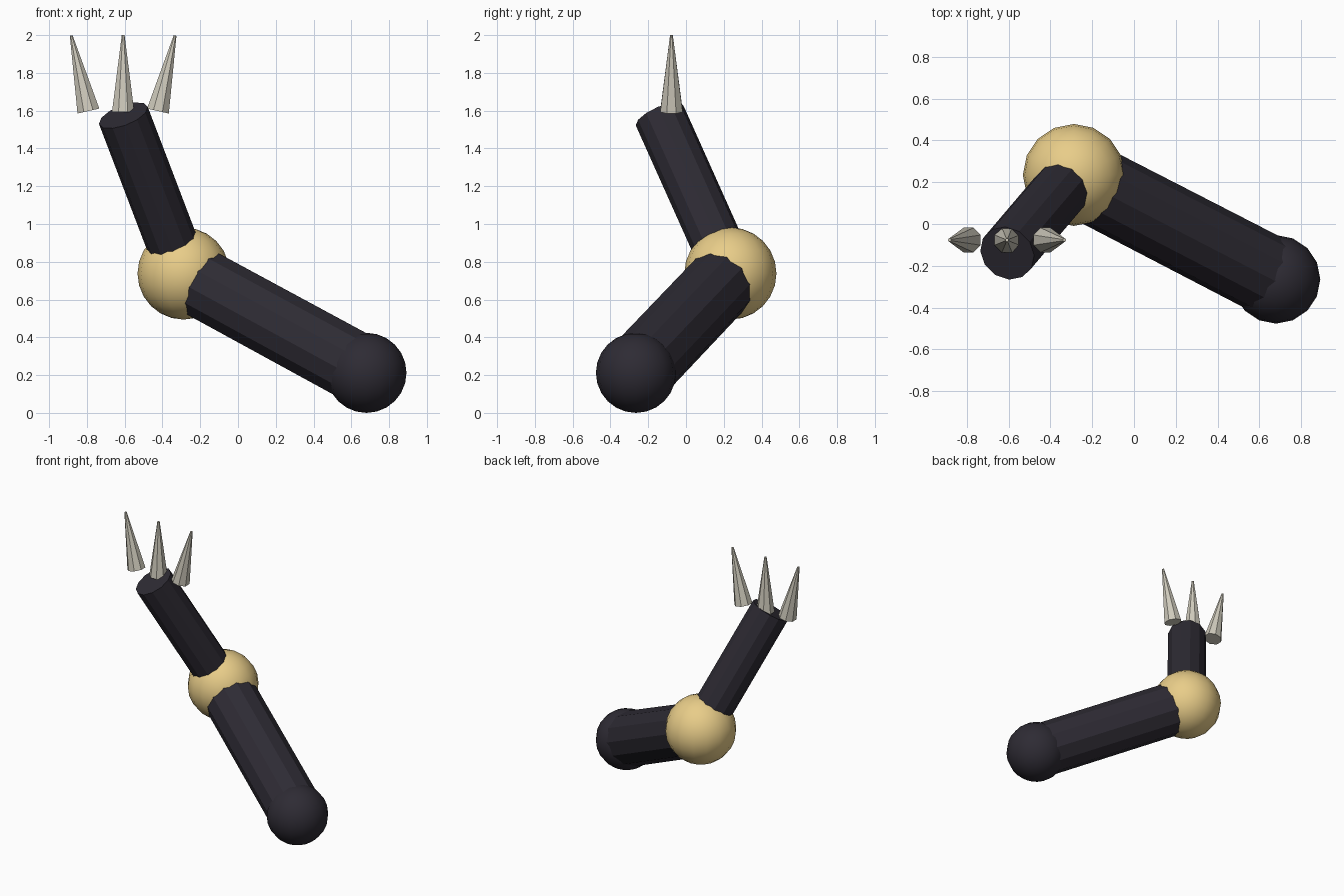
import bpy
from math import radians
from mathutils import Vector

if "Cube" in bpy.data.objects:
    bpy.data.objects.remove(bpy.data.objects["Cube"])


def material(name, rgb):
    m = bpy.data.materials.new(name)
    m.diffuse_color = (*rgb, 1)
    m.use_nodes = True
    m.node_tree.nodes["Principled BSDF"].inputs["Base Color"].default_value = m.diffuse_color
    return m


dark = material("dark_shell", (0.027, 0.024, 0.034))
gold = material("gold_joint", (0.81, 0.61, 0.25))
bone = material("claw_bone", (0.62, 0.59, 0.50))


def finish(name, mat):
    ob = bpy.context.object
    ob.name = name
    ob.data.materials.append(mat)
    return ob


def ball(name, centre, radius, mat):
    bpy.ops.mesh.primitive_uv_sphere_add(segments=16, ring_count=12,
                                         radius=radius, location=centre)
    bpy.ops.object.shade_smooth()
    return finish(name, mat)


def rod(name, start, end, r1, r2, sides, mat, spin=0.0):
    # Tapered, flat-sided rod between two points
    a, b = Vector(start), Vector(end)
    d = b - a
    bpy.ops.mesh.primitive_cone_add(vertices=sides, radius1=r1, radius2=r2,
                                    depth=d.length, location=(a + b) / 2)
    ob = finish(name, mat)
    turn = Vector((0, 0, 1)).rotation_difference(d)
    ob.rotation_euler = (turn.to_matrix()
                         @ Vector((0, 0, 1)).to_track_quat('Z', 'Y').to_matrix()).to_euler()
    ob.rotation_euler.rotate_axis('Z', spin)
    return ob


shoulder = (0.68, -0.265, 0.212)
elbow = (-0.288, 0.235, 0.738)
wrist = (-0.607, -0.14, 1.575)

# Joints
ball("shoulder_joint", shoulder, 0.212, dark)
ball("elbow_joint", elbow, 0.244, gold)

# Arm segments
rod("upper_arm", shoulder, elbow, 0.191, 0.188, 12, dark)
rod("forearm", elbow, wrist, 0.137, 0.137, 12, dark)

# Three claws, the outer two splayed sideways
for name, side in (("claw_left", -1), ("claw_middle", 0), ("claw_right", 1)):
    base = (-0.608 + 0.184 * side, -0.077, 1.592 + 0.006 * abs(side))
    tip = (-0.608 + 0.275 * side, -0.077, 2.0 - 0.002 * abs(side))
    rod(name, base, tip, 0.064, 0.008, 8, bone, radians(22.5))
